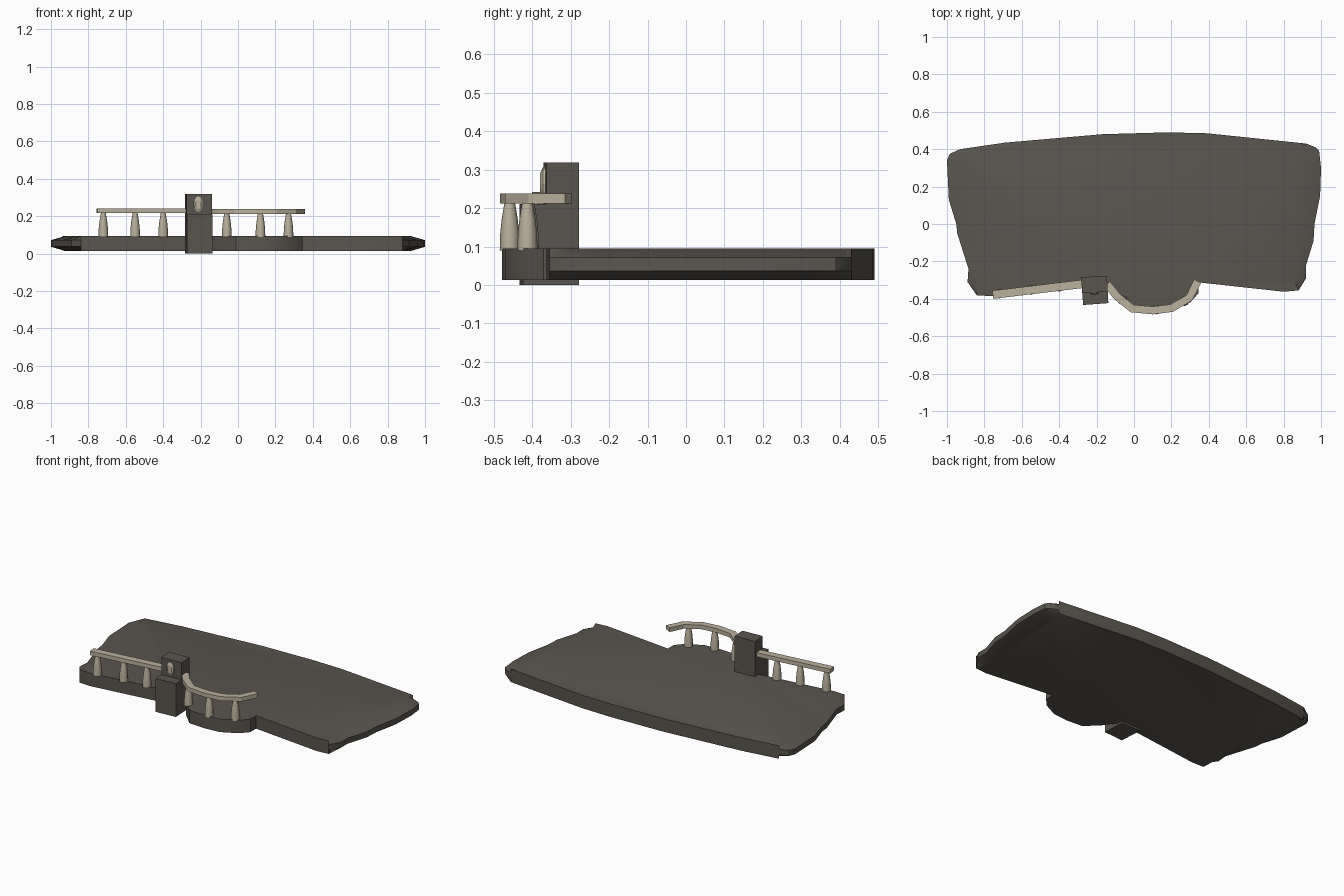
import bpy, bmesh, math
from mathutils import Vector

if "Cube" in bpy.data.objects:
    bpy.data.objects.remove(bpy.data.objects["Cube"])


def material(name, rgb):
    m = bpy.data.materials.new(name)
    m.diffuse_color = (*rgb, 1)
    m.use_nodes = True
    m.node_tree.nodes["Principled BSDF"].inputs["Base Color"].default_value = m.diffuse_color
    return m


STONE = material("dark stone", (0.102, 0.092, 0.078))
TAN = material("pale tan", (0.49, 0.44, 0.335))


def loft(name, rings, mat, smooth=None):
    """Closed solid through a stack of equal-length rings."""
    bm = bmesh.new()
    vs = [[bm.verts.new(p) for p in r] for r in rings]
    n = len(vs[0])
    for a, b in zip(vs, vs[1:]):
        for i in range(n):
            j = (i + 1) % n
            bm.faces.new((a[i], a[j], b[j], b[i]))
    bm.faces.new(vs[0][::-1])
    bm.faces.new(vs[-1])
    bmesh.ops.remove_doubles(bm, verts=bm.verts, dist=1e-5)
    bmesh.ops.recalc_face_normals(bm, faces=bm.faces)
    me = bpy.data.meshes.new(name)
    bm.to_mesh(me)
    bm.free()
    me.materials.append(mat)
    ob = bpy.data.objects.new(name, me)
    bpy.context.collection.objects.link(ob)
    if smooth:
        bpy.context.view_layer.objects.active = ob
        ob.select_set(True)
        bpy.ops.object.shade_smooth_by_angle(angle=math.radians(smooth))
        ob.select_set(False)
    return ob


# Floor slab: outline running counter-clockwise, side edges chipped thin
front = [(-0.84, -0.382), (-0.76, -0.385), (-0.28, -0.325), (-0.14, -0.32),
         (-0.09, -0.39), (-0.01, -0.47), (0.1, -0.478), (0.2, -0.47),
         (0.30, -0.42), (0.345, -0.37), (0.345, -0.312), (0.80, -0.362), (0.88, -0.355)]
right = [(0.92, -0.29), (0.92, -0.22), (0.96, -0.09), (0.965, 0.0),
         (0.995, 0.15), (1.0, 0.30), (0.99, 0.39), (0.97, 0.41)]
back = [(0.92, 0.43), (0.39, 0.485), (0.18, 0.49), (-0.17, 0.48), (-0.69, 0.435), (-0.93, 0.40)]
left = [(-0.985, 0.375), (-1.0, 0.34), (-0.99, 0.13), (-0.95, 0.0),
        (-0.945, -0.05), (-0.885, -0.24), (-0.89, -0.31)]


def slab_ring(z, d):
    ring = []
    for pts, ends in ((front, False), (right, True), (back, False), (left, True)):
        for x, y in pts:
            s = math.copysign(d, x) if ends else 0
            ring.append((x - s * min(1, (abs(x) - 0.8) / 0.15), y, z))
    return ring


loft("floor_slab", [slab_ring(0.013, 0.08), slab_ring(0.037, 0),
                    slab_ring(0.072, 0), slab_ring(0.095, 0.08)], STONE, 35)


# Post: stepped block, turned slightly
def block(name, corners, z0, z1, mat):
    loft(name, [[(x, y, z) for x, y in corners] for z in (z0, z1)], mat)


block("post_base", [(-0.272, -0.433), (-0.137, -0.423), (-0.145, -0.278), (-0.283, -0.284)], 0, 0.21, STONE)
block("post_top", [(-0.276, -0.37), (-0.14, -0.362), (-0.145, -0.278), (-0.283, -0.284)], 0.21, 0.318, STONE)

# Oval medallion on the post
loft("post_medallion", [[(-0.212 + r * 0.024 * math.cos(t), y, 0.264 + r * 0.042 * math.sin(t))
                         for t in (k * math.tau / 12 for k in range(12))]
                        for y, r in ((-0.358, 1), (-0.372, 1), (-0.379, 0.6))], TAN)


# Handrails swept along a path
def rail(name, path, width, z0, z1):
    rings = []
    for i, p in enumerate(path):
        a, b = path[max(i - 1, 0)], path[min(i + 1, len(path) - 1)]
        t = (Vector(b) - Vector(a)).normalized()
        n = Vector((-t.y, t.x)) * width / 2
        rings.append([(p[0] + s * n.x, p[1] + s * n.y, z)
                      for s, z in ((-1, z0), (1, z0), (1, z1), (-1, z1))])
    loft(name, rings, TAN)


rail("straight_rail", [(-0.755, -0.378), (-0.27, -0.32)], 0.044, 0.216, 0.242)
rail("curved_rail", [(-0.145, -0.32), (-0.09, -0.388), (-0.01, -0.452), (0.1, -0.462),
                     (0.2, -0.45), (0.295, -0.395), (0.34, -0.305)], 0.042, 0.212, 0.238)

# Balusters
for i, (x, y) in enumerate([(-0.72, -0.372), (-0.55, -0.353), (-0.40, -0.336),
                            (-0.06, -0.408), (0.12, -0.458), (0.27, -0.412)]):
    loft("baluster_%d" % (i + 1),
         [[(x + r * math.cos(k * math.tau / 8), y + r * math.sin(k * math.tau / 8), z)
           for k in range(8)]
          for z, r in ((0.09, 0.026), (0.13, 0.025), (0.17, 0.021), (0.218, 0.013))], TAN, 50)
